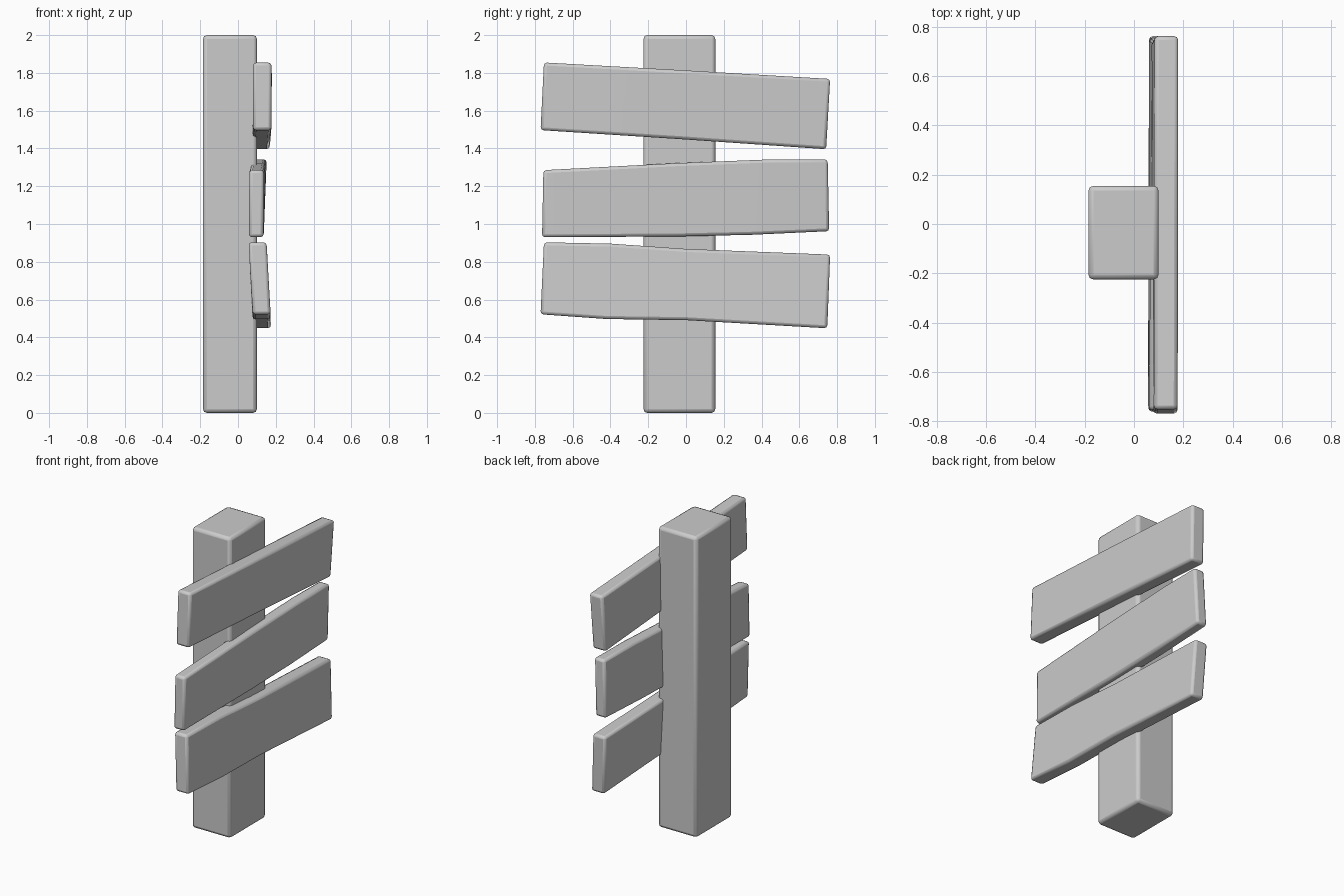
import bpy, bmesh
from math import radians

if "Cube" in bpy.data.objects:
    bpy.data.objects.remove(bpy.data.objects["Cube"])


def finish(name, bm, width):
    bmesh.ops.recalc_face_normals(bm, faces=bm.faces)
    mesh = bpy.data.meshes.new(name)
    bm.to_mesh(mesh)
    bm.free()
    ob = bpy.data.objects.new(name, mesh)
    bpy.context.collection.objects.link(ob)
    mod = ob.modifiers.new("worn_edges", 'BEVEL')
    mod.width = width
    mod.segments = 2
    mod.limit_method = 'ANGLE'
    mod.angle_limit = radians(40)
    bpy.context.view_layer.objects.active = ob
    ob.select_set(True)
    bpy.ops.object.shade_smooth_by_angle(angle=radians(30))
    ob.select_set(False)
    return ob


def loft(name, rings, width):
    """Join four-cornered cross-sections into a closed solid."""
    bm = bmesh.new()
    loops = [[bm.verts.new(p) for p in ring] for ring in rings]
    for a, b in zip(loops, loops[1:]):
        for i in range(4):
            j = (i + 1) % 4
            bm.faces.new((a[i], a[j], b[j], b[i]))
    bm.faces.new(loops[0])
    bm.faces.new(loops[-1])
    return finish(name, bm, width)


def plank(name, thick, stations):
    """Station: top y, top z, bottom y, bottom z, back x at top, back x at bottom."""
    rings = [[(xt, yt, zt), (xt + thick, yt, zt), (xb + thick, yb, zb), (xb, yb, zb)]
             for yt, zt, yb, zb, xt, xb in stations]
    return loft(name, rings, 0.016)


# Square post
x0, x1, y0, y1 = -0.185, 0.10, -0.225, 0.155
loft("post", [[(x0, y0, z), (x1, y0, z), (x1, y1, z), (x0, y1, z)] for z in (0, 2)], 0.02)

# Three crooked boards
plank("top_board", 0.097, [
    (-0.752, 1.855, -0.77, 1.497, 0.08, 0.08),
    (0.0, 1.813, -0.01, 1.448, 0.082, 0.076),
    (0.763, 1.768, 0.742, 1.396, 0.083, 0.071)])

plank("middle_board", 0.077, [
    (-0.755, 1.285, -0.762, 0.93, 0.06, 0.058),
    (-0.05, 1.322, -0.05, 0.934, 0.068, 0.059),
    (0.45, 1.342, 0.35, 0.943, 0.072, 0.06),
    (0.75, 1.342, 0.758, 0.962, 0.075, 0.06)])

plank("bottom_board", 0.095, [
    (-0.752, 0.903, -0.77, 0.522, 0.056, 0.078),
    (-0.4, 0.896, -0.42, 0.497, 0.057, 0.077),
    (0.0, 0.868, 0.0, 0.491, 0.058, 0.078),
    (0.763, 0.838, 0.748, 0.448, 0.06, 0.08)])
